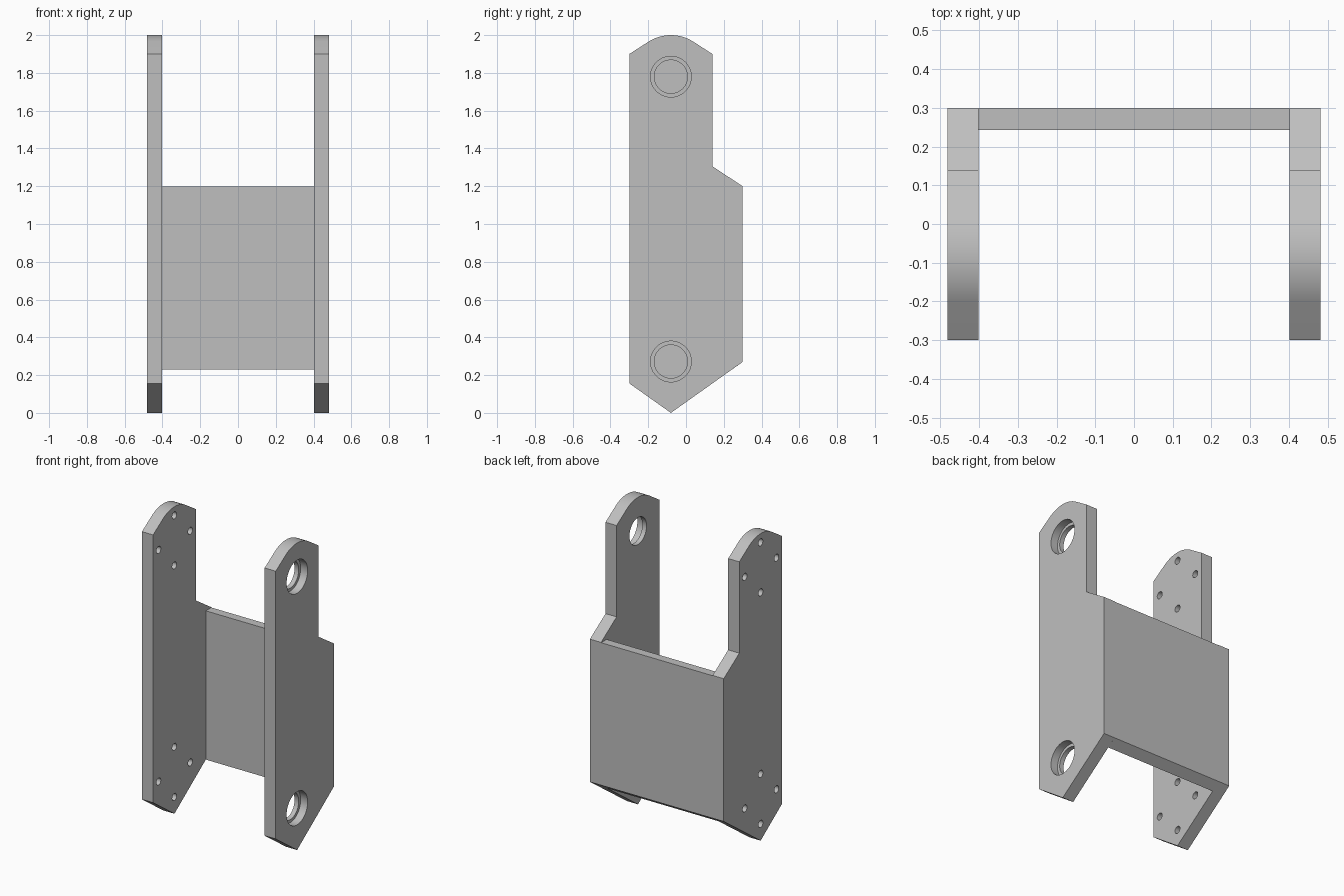
import bpy, bmesh, math
from mathutils import Matrix

cube = bpy.data.objects.get("Cube")
if cube:
    bpy.data.objects.remove(cube, do_unlink=True)

grey = bpy.data.materials.new("plain grey")
grey.use_nodes = True
colour = (0.52, 0.52, 0.52, 1)
grey.diffuse_color = colour
grey.node_tree.nodes["Principled BSDF"].inputs["Base Color"].default_value = colour

INNER, OUTER = 0.402, 0.482      # side plate faces in x
AXIS_Y = -0.08                   # pivot line
PIVOTS = (0.272, 1.78)           # pivot heights
TOP_R = 0.22


def add_object(name, bm):
    bmesh.ops.recalc_face_normals(bm, faces=bm.faces)
    mesh = bpy.data.meshes.new(name)
    bm.to_mesh(mesh)
    bm.free()
    mesh.materials.append(grey)
    obj = bpy.data.objects.new(name, mesh)
    bpy.context.collection.objects.link(obj)
    return obj


def extrude_profile(name, points, x0, x1):
    """Extrude a (y, z) outline along x."""
    bm = bmesh.new()
    face = bm.faces.new([bm.verts.new((x0, y, z)) for y, z in points])
    ext = bmesh.ops.extrude_face_region(bm, geom=[face])
    verts = [g for g in ext["geom"] if isinstance(g, bmesh.types.BMVert)]
    bmesh.ops.translate(bm, verts=verts, vec=(x1 - x0, 0, 0))
    return add_object(name, bm)


def activate(obj):
    bpy.ops.object.select_all(action='DESELECT')
    obj.select_set(True)
    bpy.context.view_layer.objects.active = obj


def drill(obj, y, z, radius, x0, x1, segments):
    """Cut a round hole along x."""
    bm = bmesh.new()
    place = Matrix.Translation(((x0 + x1) / 2, y, z)) @ Matrix.Rotation(math.pi / 2, 4, 'Y')
    bmesh.ops.create_cone(bm, cap_ends=True, segments=segments, radius1=radius,
                          radius2=radius, depth=x1 - x0, matrix=place)
    cutter = add_object("hole_cutter", bm)
    cutter.hide_render = True
    mod = obj.modifiers.new("hole", 'BOOLEAN')
    mod.operation = 'DIFFERENCE'
    mod.solver = 'EXACT'
    mod.object = cutter
    activate(obj)
    bpy.ops.object.modifier_apply(modifier=mod.name)
    bpy.data.objects.remove(cutter, do_unlink=True)


# Side plate outline: pointed foot, stepped back, rounded head
outline = [(-0.30, 0.156), (AXIS_Y, 0), (0.30, 0.27), (0.30, 1.20), (0.14, 1.305), (0.14, 1.90)]
for i in range(17):
    a = math.radians(57.2 + 65.6 * i / 16)
    outline.append((AXIS_Y + TOP_R * math.cos(a), PIVOTS[1] + TOP_R * math.sin(a)))
outline.append((-0.30, 1.90))

left_plate = extrude_profile("left_side_plate", outline, INNER, OUTER)
right_plate = extrude_profile("right_side_plate", outline, -OUTER, -INNER)

for z in PIVOTS:
    # Stepped bearing seats, open to the outside
    drill(left_plate, AXIS_Y, z, 0.088, INNER - 0.1, OUTER + 0.1, 48)
    drill(left_plate, AXIS_Y, z, 0.108, OUTER - 0.05, OUTER + 0.1, 48)
    # Four screw holes around each pivot
    for dy, dz in ((1, 0), (-1, 0), (0, 1), (0, -1)):
        drill(right_plate, AXIS_Y + 0.163 * dy, z + 0.163 * dz, 0.023,
              -OUTER - 0.1, -INNER + 0.1, 24)

# Back panel, its lower edge following the slope of the plates
panel = extrude_profile("back_panel", [(0.243, 0.229), (0.30, 0.27), (0.30, 1.198), (0.243, 1.198)],
                        -INNER, INNER)

for obj in (left_plate, right_plate, panel):
    activate(obj)
    bpy.ops.object.shade_smooth_by_angle(angle=math.radians(25))
